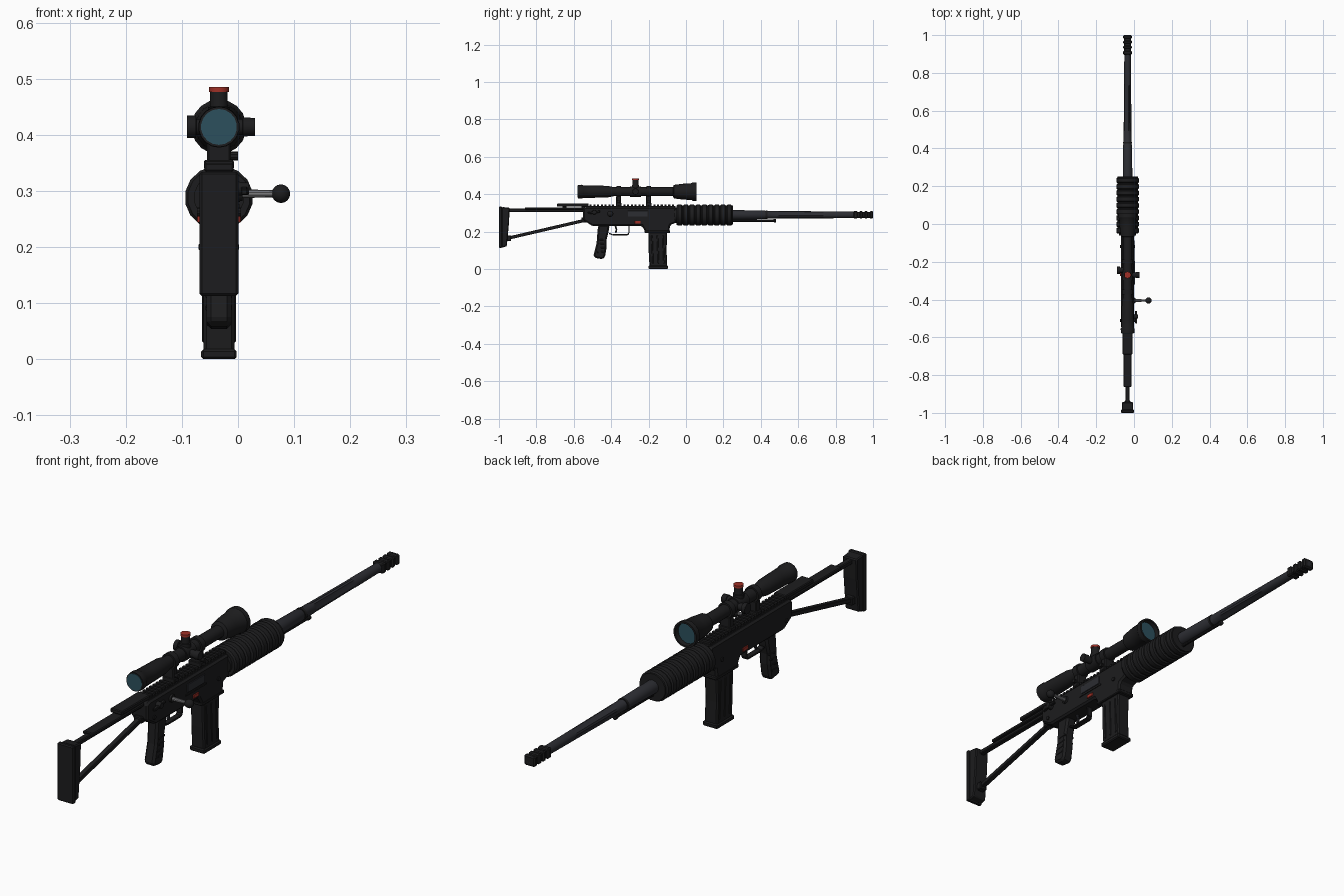
import bpy, bmesh, math
from mathutils import Vector

CX = -0.034   # centre plane of the rifle
BZ = 0.29     # bore height
SZ = 0.414    # scope height


def mat(name, c):
    m = bpy.data.materials.new(name)
    m.diffuse_color = (*c, 1)
    return m


BLACK = mat("black", (0.012, 0.012, 0.013))
STEEL = mat("dark_steel", (0.025, 0.026, 0.032))
SILVER = mat("silver", (0.2, 0.2, 0.21))
RED = mat("red", (0.35, 0.03, 0.02))
GLASS = mat("lens_blue", (0.025, 0.08, 0.11))


def finish(name, bm, m, bevel=0, smooth=False):
    bmesh.ops.recalc_face_normals(bm, faces=bm.faces)
    me = bpy.data.meshes.new(name)
    bm.to_mesh(me)
    bm.free()
    ob = bpy.data.objects.new(name, me)
    bpy.context.collection.objects.link(ob)
    me.materials.append(m)
    if bevel:
        b = ob.modifiers.new("bevel", 'BEVEL')
        b.width, b.segments, b.limit_method = bevel, 1, 'ANGLE'
    if smooth:
        bpy.context.view_layer.objects.active = ob
        ob.select_set(True)
        bpy.ops.object.shade_smooth_by_angle(angle=math.radians(35))
        ob.select_set(False)
    return ob


def plate(name, pts, w, m=BLACK, bevel=0.004, x=CX):
    """Side outline of (y, z) points given thickness w along x."""
    bm = bmesh.new()
    f = bm.faces.new([bm.verts.new((x - w / 2, y, z)) for y, z in pts])
    r = bmesh.ops.extrude_face_region(bm, geom=[f])
    bmesh.ops.translate(bm, vec=(w, 0, 0),
                        verts=[v for v in r['geom'] if isinstance(v, bmesh.types.BMVert)])
    return finish(name, bm, m, bevel)


def box(name, y0, y1, z0, z1, w, m=BLACK, bevel=0.003, x=CX):
    return plate(name, [(y0, z0), (y1, z0), (y1, z1), (y0, z1)], w, m, bevel, x)


def bar(name, a, b, t, w, m=BLACK):
    """Flat bar between two (y, z) points."""
    a, b = Vector(a), Vector(b)
    d = (b - a).normalized() * (t / 2)
    n = Vector((-d.y, d.x))
    return plate(name, [a - n, b - n, b + n, a + n], w, m, 0.002)


def lathe(name, prof, origin, axis='Y', n=16, m=BLACK, sz=1, flutes=()):
    """Spin (distance, radius) points about an axis; flutes lists grooved rows."""
    bm = bmesh.new()
    rows = []
    for k, (d, r) in enumerate(prof):
        row = []
        for i in range(n):
            a = 2 * math.pi * (i + 0.5) / n
            q = r * (0.78 if k in flutes and i % 4 < 2 else 1)
            u, v = q * math.cos(a), q * math.sin(a) * sz
            p = {'X': (d, u, v), 'Y': (u, d, v), 'Z': (u, v, d)}[axis]
            row.append(bm.verts.new(Vector(origin) + Vector(p)))
        rows.append(row)
    for s, t in zip(rows, rows[1:]):
        for i in range(n):
            j = (i + 1) % n
            bm.faces.new((s[i], s[j], t[j], t[i]))
    bm.faces.new(rows[0])
    bm.faces.new(rows[-1])
    return finish(name, bm, m, 0, True)


# Receiver with magazine well, and toothed top rail
plate("receiver", [(-0.55, 0.325), (-0.535, 0.332), (-0.055, 0.332), (-0.05, 0.25), (-0.085, 0.235),
                   (-0.09, 0.195), (-0.215, 0.195), (-0.235, 0.23), (-0.5, 0.23), (-0.55, 0.262)],
      0.07, bevel=0.007)
box("magazine_well_lip", -0.222, -0.085, 0.193, 0.207, 0.072)
box("top_rail", -0.54, -0.055, 0.33, 0.337, 0.05)
for i in range(24):
    y = -0.535 + i * 0.02
    box("rail_tooth", y, y + 0.011, 0.336, 0.344, 0.05, bevel=0)
box("ejection_port", -0.31, -0.205, 0.28, 0.312, 0.004, STEEL, 0.001, x=0.002)
box("port_lower_ridge", -0.32, -0.195, 0.27, 0.276, 0.004, x=0.002, bevel=0)
for s in (-1, 1):
    box("red_catch", -0.275, -0.243, 0.244, 0.258, 0.006, RED, 0.001, x=CX + s * 0.036)
    for y in (-0.51, -0.12):
        lathe("receiver_pin", [(-0.003, 0.008), (0.003, 0.008)], (CX + s * 0.036, y, 0.262), 'X', 10)
lathe("selector_hub", [(0, 0.013), (0.02, 0.011)], (0, -0.49, 0.304), 'X', 12)
bar("selector_lever", (-0.525, 0.298), (-0.46, 0.308), 0.011, 0.012).location.x = 0.045
lathe("bolt_hub", [(0, 0.016), (0.01, 0.014)], (-0.002, -0.405, 0.296), 'X', 12)

# Bolt handle with ball knob
lathe("bolt_rod", [(0, 0.008), (0.075, 0.006)], (0, -0.405, 0.295), 'X', 10, SILVER)
lathe("bolt_ball", [(-0.0165 * math.cos(math.pi * k / 8), 0.0165 * math.sin(math.pi * k / 8) + 1e-4)
                    for k in range(9)], (0.0765, -0.405, 0.295), 'X', 14)

# Magazine with side ribs and base plate
plate("magazine", [(-0.202, 0.21), (-0.1, 0.21), (-0.104, 0.1), (-0.1, 0.012), (-0.195, 0.012),
                   (-0.2, 0.1)], 0.055, bevel=0.005)
for y in (-0.18, -0.15, -0.12):
    bar("magazine_rib", (y - 0.003, 0.18), (y + 0.003, 0.03), 0.008, 0.06)
box("magazine_base", -0.201, -0.096, 0, 0.018, 0.063, bevel=0.004)

# Pistol grip
plate("pistol_grip", [(-0.47, 0.235), (-0.408, 0.235), (-0.414, 0.2), (-0.424, 0.16), (-0.424, 0.12),
                      (-0.433, 0.065), (-0.445, 0.053), (-0.49, 0.06), (-0.494, 0.075),
                      (-0.478, 0.14), (-0.474, 0.19)], 0.044, bevel=0.008)
for i in range(4):
    z = 0.09 + i * 0.022
    bar("grip_ridge", (-0.477 + i * 0.005, z), (-0.44 + i * 0.005, z + 0.003), 0.008, 0.047)

# Trigger and guard
guard = [(-0.412, 0.192), (-0.395, 0.184), (-0.312, 0.184), (-0.305, 0.192), (-0.305, 0.235)]
for a, b in zip(guard, guard[1:]):
    bar("trigger_guard", a, b, 0.007, 0.024)
trig = [(-0.378, 0.232), (-0.371, 0.21), (-0.377, 0.194)]
for a, b in zip(trig, trig[1:]):
    bar("trigger", a, b, 0.009, 0.01, STEEL)

# Skeleton stock
plate("butt_plate", [(-0.985, 0.332), (-0.943, 0.328), (-0.946, 0.25), (-0.958, 0.122), (-0.985, 0.114)],
      0.06, bevel=0.004)
box("butt_pad", -1, -0.983, 0.113, 0.334, 0.069, bevel=0.004)
box("stock_upper_tube", -0.96, -0.53, 0.306, 0.323, 0.022)
box("stock_slide_cover", -0.862, -0.55, 0.317, 0.33, 0.044)
box("cheek_rest", -0.69, -0.52, 0.334, 0.35, 0.052)
for y in (-0.66, -0.56):
    box("cheek_post", y, y + 0.02, 0.32, 0.338, 0.025)
bar("stock_lower_strut", (-0.965, 0.162), (-0.535, 0.262), 0.017, 0.02)
box("strut_bracket", -0.96, -0.935, 0.15, 0.18, 0.032)
box("strut_hinge", -0.56, -0.53, 0.25, 0.275, 0.034)

# Ribbed handguard
ribs = [(-0.062, 0.045), (-0.05, 0.045), (-0.05, 0.056)]
for i in range(9):
    y = -0.048 + i * 0.0332
    ribs += [(y, 0.057), (y + 0.004, 0.061), (y + 0.024, 0.061), (y + 0.028, 0.055), (y + 0.032, 0.055)]
ribs += [(0.252, 0.055), (0.252, 0.03)]
lathe("handguard", ribs, (CX, 0, 0.288), n=16, sz=0.94)

# Barrel with flutes and muzzle brake
lathe("barrel", [(0.24, 0.026), (0.42, 0.0235), (0.425, 0.021), (0.485, 0.021), (0.5, 0.021),
                 (0.73, 0.019), (0.745, 0.019), (0.91, 0.0175)],
      (CX, 0, BZ), n=16, m=STEEL, flutes=(4, 5))
lathe("barrel_collar", [(0.425, 0.024), (0.435, 0.024)], (CX, 0, BZ), n=16)
box("muzzle_core", 0.9, 0.998, BZ - 0.016, BZ + 0.016, 0.036, bevel=0.004)
for y0, y1 in ((0.895, 0.918), (0.927, 0.945), (0.954, 0.972), (0.981, 1.0)):
    box("muzzle_fin", y0, y1, BZ - 0.02, BZ + 0.02, 0.046, bevel=0.005)
lathe("muzzle_bore", [(0.99, 0.009), (1.0, 0.009)], (CX, 0, BZ), n=12, m=STEEL)

# Rod under the barrel
lathe("under_rod", [(0.24, 0.006), (0.468, 0.006), (0.47, 0.009), (0.482, 0.009)],
      (CX, 0, 0.259), n=10)

# Scope body, hollow at the front
lathe("scope_body", [(-0.578, 0.032), (-0.578, 0.036), (-0.555, 0.037), (-0.55, 0.034), (-0.5, 0.033),
                     (-0.42, 0.031), (-0.385, 0.024), (-0.3, 0.0235), (-0.3, 0.028), (-0.24, 0.028),
                     (-0.24, 0.0235), (-0.07, 0.0235), (-0.065, 0.036), (-0.02, 0.042), (0.03, 0.045),
                     (0.035, 0.049), (0.055, 0.049), (0.055, 0.042), (0.035, 0.04)],
      (CX, 0, SZ), n=18)
lathe("rear_lens", [(-0.58, 0.032), (-0.57, 0.032)], (CX, 0, SZ), n=18, m=GLASS)
lathe("front_lens", [(0.034, 0.04), (0.038, 0.04)], (CX, 0, SZ), n=18, m=GLASS)

# Scope turrets
lathe("top_turret", [(0.02, 0.02), (0.035, 0.02), (0.036, 0.016), (0.062, 0.016)],
      (CX, -0.27, SZ), 'Z', 14)
lathe("turret_red_cap", [(0.062, 0.018), (0.071, 0.018)], (CX, -0.27, SZ), 'Z', 14, RED)
lathe("right_turret", [(0.02, 0.014), (0.042, 0.014), (0.043, 0.017), (0.064, 0.016)],
      (CX, -0.27, SZ), 'X', 14)
lathe("left_turret", [(-0.02, 0.014), (-0.04, 0.014), (-0.041, 0.02), (-0.057, 0.02)],
      (CX, -0.245, SZ), 'X', 14)

# Scope mounts
for y in (-0.36, -0.2):
    lathe("mount_ring", [(y - 0.012, 0.03), (y + 0.012, 0.03)], (CX, 0, SZ), n=18)
    box("mount_post", y - 0.013, y + 0.013, 0.345, 0.392, 0.042)
    box("mount_foot", y - 0.015, y + 0.015, 0.338, 0.355, 0.054)
    lathe("mount_screw", [(0.02, 0.008), (0.034, 0.008)], (CX, y, 0.362), 'X', 10)
